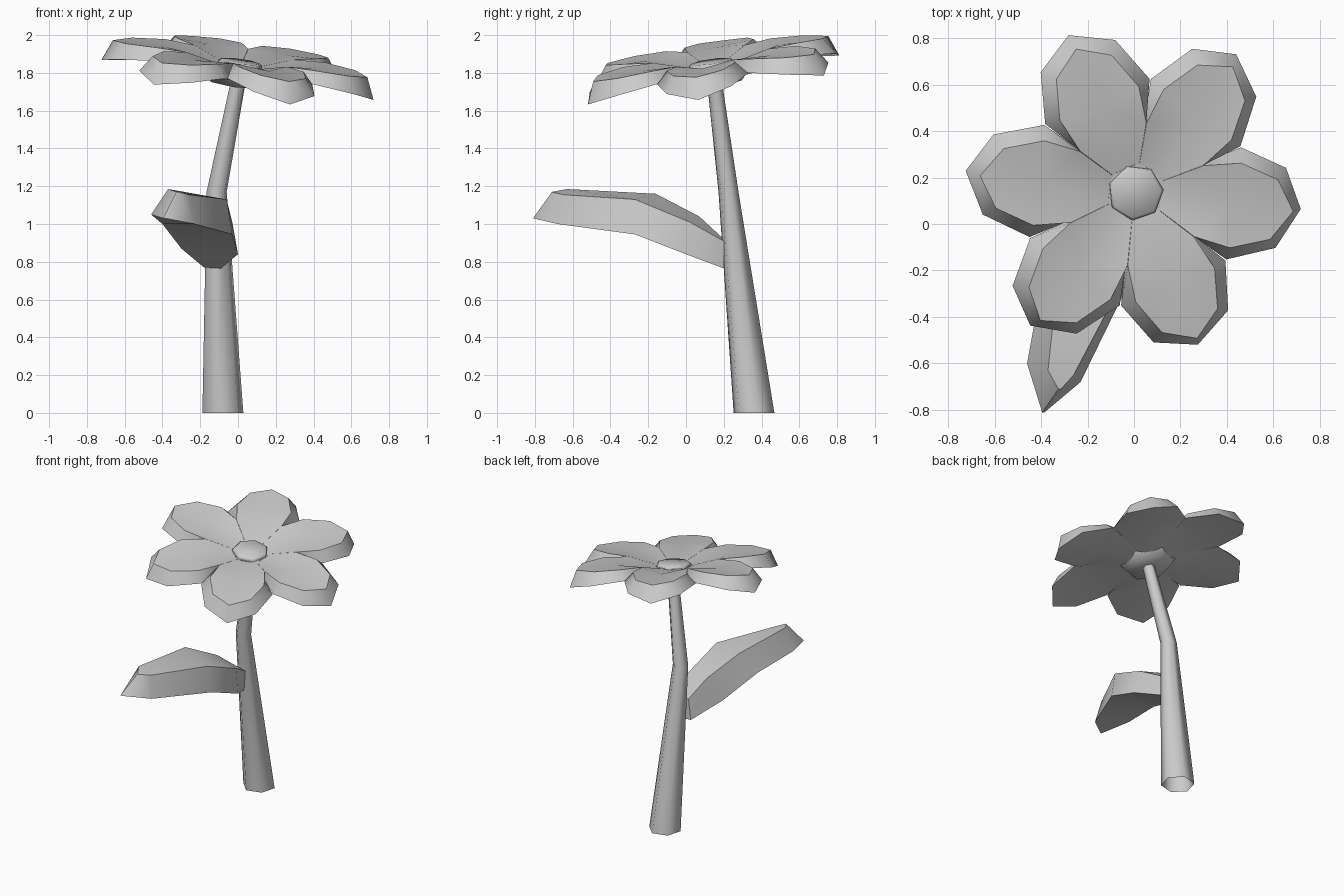
import bpy, bmesh
from math import radians, sin, cos, pi
from mathutils import Vector, Matrix

if "Cube" in bpy.data.objects:
    bpy.data.objects.remove(bpy.data.objects["Cube"], do_unlink=True)

grey = bpy.data.materials.new("soft_grey")
grey.use_nodes = True
grey.diffuse_color = (0.6, 0.6, 0.6, 1)
grey.node_tree.nodes["Principled BSDF"].inputs["Base Color"].default_value = (0.6, 0.6, 0.6, 1)


def finish(name, bm, matrix=None, limit=50, sharp=()):
    """Smooth shade, keeping steep edges and the listed edges sharp."""
    bmesh.ops.recalc_face_normals(bm, faces=bm.faces)
    for face in bm.faces:
        face.smooth = True
    for edge in bm.edges:
        edge.smooth = edge not in sharp and edge.calc_face_angle(pi) < radians(limit)
    mesh = bpy.data.meshes.new(name)
    bm.to_mesh(mesh)
    bm.free()
    mesh.materials.append(grey)
    obj = bpy.data.objects.new(name, mesh)
    if matrix:
        obj.matrix_world = matrix
    bpy.context.collection.objects.link(obj)


def bridge(bm, a, b):
    for i in range(len(a)):
        j = (i + 1) % len(a)
        bm.faces.new((a[i], a[j], b[j], b[i]))


def fan(bm, ring, point):
    hub = bm.verts.new(point)
    for i in range(len(ring)):
        bm.faces.new((ring[i], ring[(i + 1) % len(ring)], hub))


def loft(name, rings, matrix=None, limit=50, open_start=False):
    """Skin a list of equal point rings and cap the ends."""
    bm = bmesh.new()
    loops = [[bm.verts.new(p) for p in ring] for ring in rings]
    for a, b in zip(loops, loops[1:]):
        bridge(bm, a, b)
    if not open_start:
        bm.faces.new(loops[0])
    bm.faces.new(loops[-1])
    finish(name, bm, matrix, limit)


def circle(centre, radius, sides, turn=0.0):
    return [Vector(centre) + Vector((radius * cos(turn + 2 * pi * i / sides),
                                     radius * sin(turn + 2 * pi * i / sides), 0))
            for i in range(sides)]


# Bent, tapering hollow stem
stem_path = [((-0.08, 0.36, 0), 0.112), ((-0.113, 0.225, 1.17), 0.055),
             ((0.01, 0.145, 1.8), 0.04)]
loft("stem", [circle(c, r, 6, 0.25) for c, r in stem_path], limit=65, open_start=True)

# Tilted frame shared by the whole flower head
normal = Vector((0.13, -0.14, 1)).normalized()
tilt = Vector((0, 0, 1)).rotation_difference(normal).to_matrix().to_4x4()
head = Matrix.Translation((0.012, 0.13, 1.88)) @ tilt

# Half outlines of a petal: distance from the hub, half width, height
top_half = [(0.07, 0.04, -0.05), (0.27, 0.155, 0.01), (0.43, 0.185, 0.015),
            (0.60, 0.13, 0.005)]
low_half = [(0.07, 0.04, -0.12), (0.27, 0.157, -0.06), (0.43, 0.245, -0.05),
            (0.64, 0.175, -0.08)]


def outline(half, tip):
    return half + [tip] + [(u, -v, h) for u, v, h in reversed(half)]


for k in range(6):
    bm = bmesh.new()
    top = [bm.verts.new(p) for p in outline(top_half, (0.685, 0, -0.005))]
    low = [bm.verts.new(p) for p in outline(low_half, (0.733, 0, -0.12))]
    bridge(bm, low, top)
    rims = [bm.edges.get((ring[i - 1], ring[i])) for ring in (top, low)
            for i in range(len(ring))]
    fan(bm, top, (0.4, 0, 0))
    fan(bm, low, (0.4, 0, -0.07))
    finish(f"petal_{k + 1}", bm,
           head @ Matrix.Rotation(radians(60 * k - 7), 4, "Z"), 85, rims)

# Central disc with a lower ring, and the cup under the petals
loft("centre_disc", [circle((0, 0, -0.09), 0.12, 7, 0.1),
                     circle((0, 0, -0.03), 0.12, 7, 0.1),
                     circle((0, 0, -0.02), 0.108, 7, 0.1)], head, 65)
loft("centre_ring", [circle((0, 0, -0.09), 0.13, 6, 0.4),
                     circle((0, 0, -0.04), 0.13, 6, 0.4)], head, 65)
loft("flower_cup", [circle((0, 0, -0.14), 0.15, 6, 0.4),
                    circle((0, 0, -0.09), 0.19, 6, 0.4)], head, 65)

# Arched leaf: low left, low right, top right, top left at each station
stations = [
    [(-0.18, 0.20, 0.77), (-0.09, 0.20, 0.765), (-0.08, 0.20, 0.91), (-0.16, 0.20, 0.92)],
    [(-0.30, 0.00, 0.87), (0.00, 0.00, 0.84), (-0.03, 0.02, 1.01), (-0.22, 0.07, 1.04)],
    [(-0.40, -0.27, 1.0), (-0.03, -0.27, 0.945), (-0.06, -0.27, 1.13), (-0.32, -0.16, 1.16)],
    [(-0.46, -0.60, 1.05), (-0.23, -0.68, 1.0), (-0.26, -0.65, 1.155), (-0.37, -0.63, 1.185)],
    [(-0.395, -0.81, 1.03), (-0.385, -0.81, 1.03), (-0.315, -0.71, 1.17), (-0.325, -0.71, 1.17)],
]
loft("leaf", stations)
